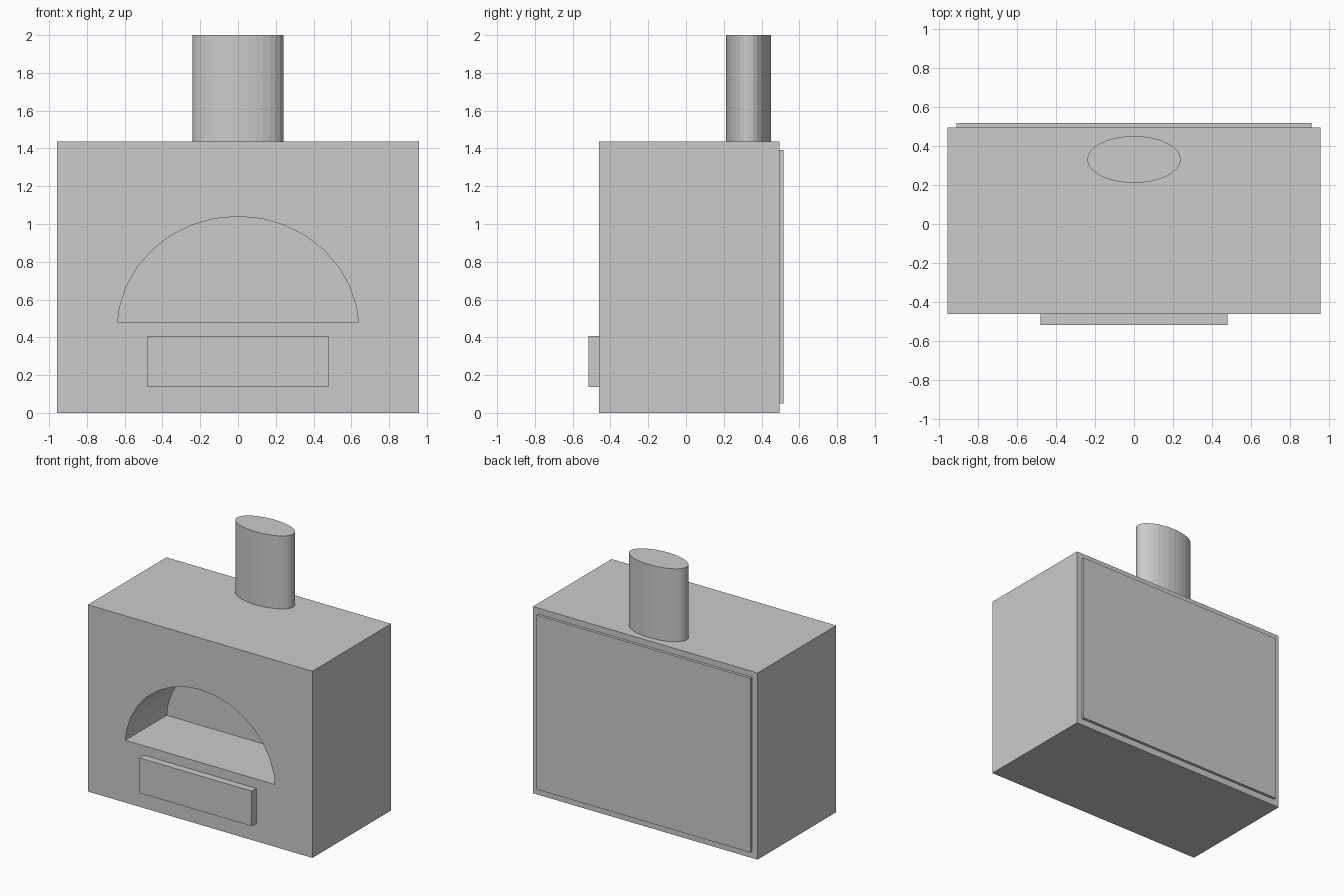
import bpy, bmesh
from math import sin, cos, pi

if "Cube" in bpy.data.objects:
    bpy.data.objects.remove(bpy.data.objects["Cube"])


def make_object(name, bm):
    bmesh.ops.recalc_face_normals(bm, faces=bm.faces)
    mesh = bpy.data.meshes.new(name)
    bm.to_mesh(mesh)
    bm.free()
    obj = bpy.data.objects.new(name, mesh)
    bpy.context.collection.objects.link(obj)
    return obj


def extrude_profile(name, points, offset):
    bm = bmesh.new()
    face = bm.faces.new([bm.verts.new(p) for p in points])
    out = bmesh.ops.extrude_face_region(bm, geom=[face], use_keep_orig=True)
    verts = [g for g in out["geom"] if isinstance(g, bmesh.types.BMVert)]
    bmesh.ops.translate(bm, verts=verts, vec=offset)
    return make_object(name, bm)


def box(name, half_width, y0, y1, z0, z1):
    w = half_width
    return extrude_profile(name, [(-w, y0, z0), (w, y0, z0), (w, y0, z1), (-w, y0, z1)],
                           (0, y1 - y0, 0))


FRONT, BACK, TOP = -0.461, 0.496, 1.438
SIDES = 32

# Main oven block
body = box("oven_body", 0.957, FRONT, BACK, 0, TOP)

# Arched firing chamber, cut into the front
floor_z, centre_z = 0.48, 0.44
arch = [(0.64 * cos(2 * pi * i / SIDES), FRONT - 0.1, centre_z + 0.60 * sin(2 * pi * i / SIDES))
        for i in range(1, SIDES // 2)]
arch = [(0.637, FRONT - 0.1, floor_z)] + arch + [(-0.637, FRONT - 0.1, floor_z)]
cutter = extrude_profile("chamber_cutter", arch, (0, 0.603, 0))
cutter.hide_render = True

cut = body.modifiers.new("chamber", "BOOLEAN")
cut.operation = "DIFFERENCE"
cut.solver = "EXACT"
cut.object = cutter
bpy.context.view_layer.objects.active = body
bpy.ops.object.modifier_apply(modifier=cut.name)
bpy.data.objects.remove(cutter)

# Ash drawer on the front and thin panel on the back
box("ash_drawer", 0.479, -0.517, FRONT, 0.138, 0.408)
box("back_panel", 0.911, BACK, 0.517, 0.05, 1.392)

# Oval chimney
oval = [(0.24 * cos(2 * pi * i / SIDES), 0.331 + 0.12 * sin(2 * pi * i / SIDES), TOP)
        for i in range(SIDES)]
extrude_profile("chimney", oval, (0, 0, 2 - TOP))
